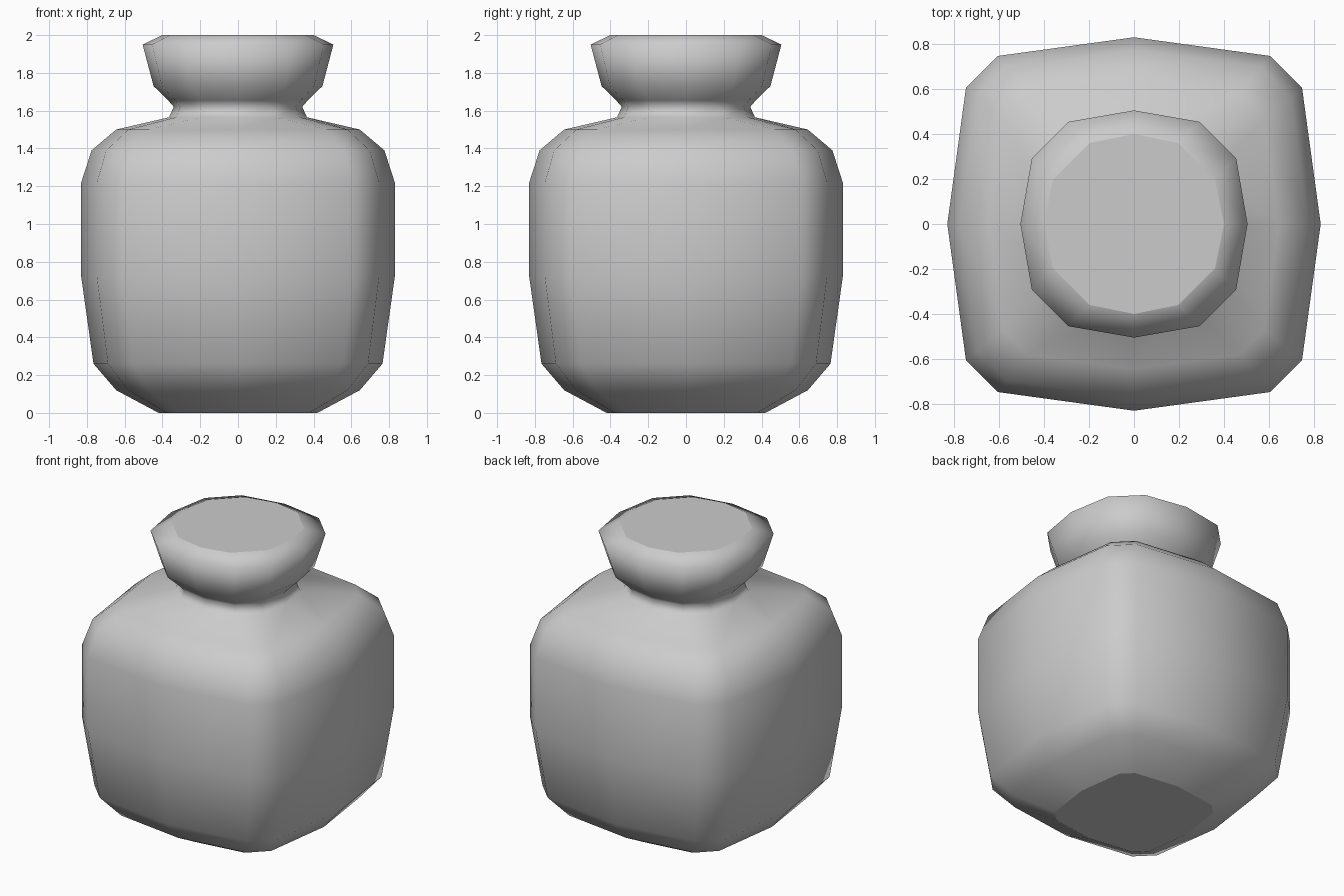
import bpy, bmesh

default = bpy.data.objects.get("Cube")
if default:
    bpy.data.objects.remove(default, do_unlink=True)

# One plain grey for the whole bottle
grey = bpy.data.materials.new("plain_grey")
grey.use_nodes = True
colour = (0.6, 0.6, 0.6, 1)
grey.diffuse_color = colour
grey.node_tree.nodes["Principled BSDF"].inputs["Base Color"].default_value = colour

# Profile: height, half width, squareness (inner corner as a share of the width)
SQUARE, ROUND = 0.73, 0.55
PROFILE = [
    (0.00, 0.42, SQUARE), (0.12, 0.645, SQUARE), (0.26, 0.765, SQUARE),
    (0.72, 0.83, SQUARE), (1.22, 0.83, SQUARE), (1.39, 0.775, SQUARE),
    (1.50, 0.645, SQUARE), (1.565, 0.365, ROUND), (1.62, 0.34, ROUND),
    (1.655, 0.37, ROUND), (1.73, 0.447, ROUND), (1.95, 0.505, 0.575),
    (2.00, 0.40, 0.49),
]


def ring(bm, z, r, square):
    """Twelve-sided section: a side midpoint and two corner points per quarter."""
    verts = []
    quarter = [(r, 0), (0.9 * r, square * r), (square * r, 0.9 * r)]
    for _ in range(4):
        verts += [bm.verts.new((x, y, z)) for x, y in quarter]
        quarter = [(-y, x) for x, y in quarter]
    return verts


# Bottle: body, neck and stopper lofted as one skin
bm = bmesh.new()
rings = [ring(bm, *row) for row in PROFILE]
for low, high in zip(rings, rings[1:]):
    for i in range(12):
        j = (i + 1) % 12
        bm.faces.new((low[i], low[j], high[j], high[i])).smooth = True

# Flat base and flat stopper top
bm.faces.new(rings[0][::-1])
bm.faces.new(rings[-1])

mesh = bpy.data.meshes.new("bottle")
bm.to_mesh(mesh)
bm.free()
mesh.materials.append(grey)
bottle = bpy.data.objects.new("bottle", mesh)
bpy.context.collection.objects.link(bottle)
